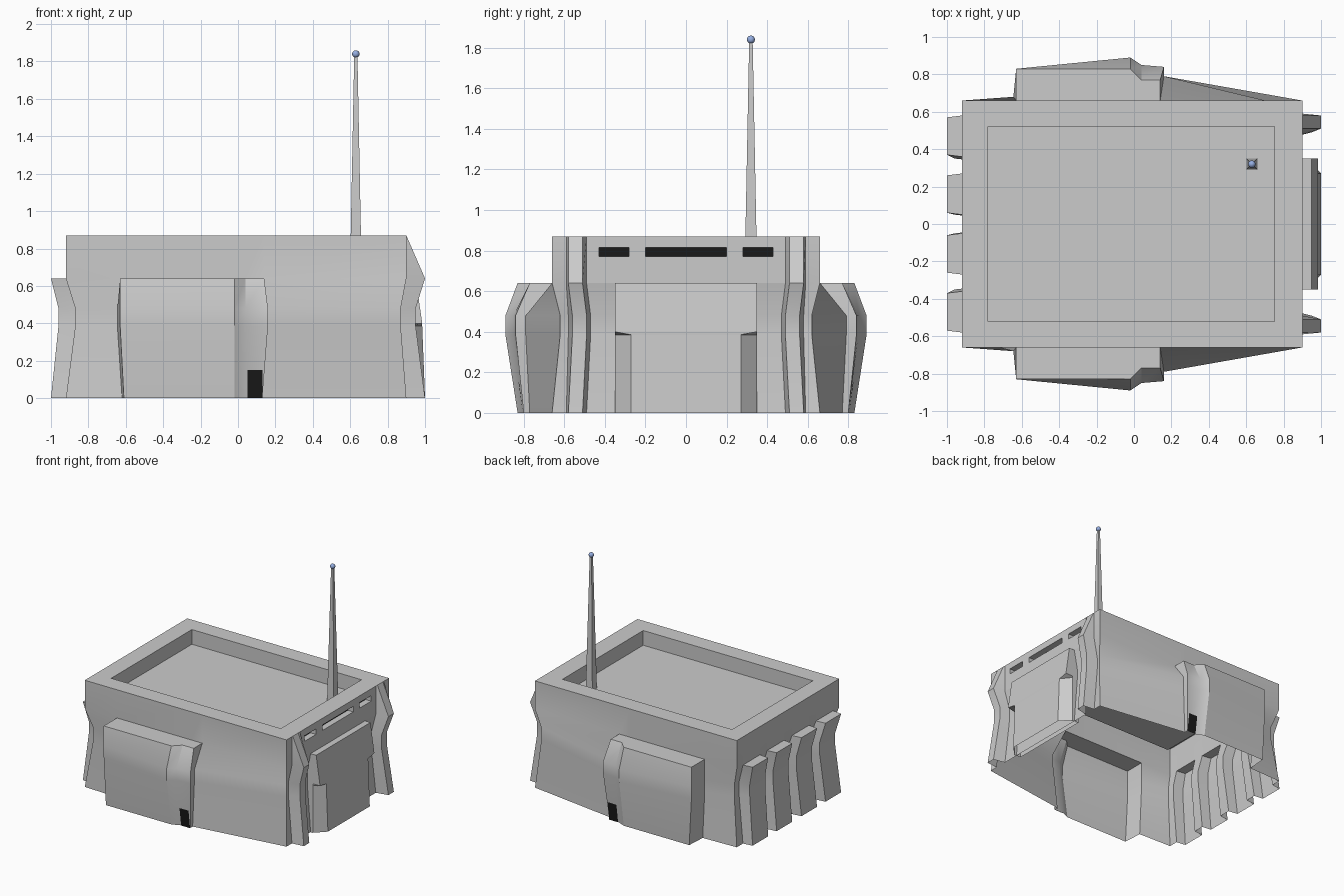
import bpy, bmesh, math

if "Cube" in bpy.data.objects:
    bpy.data.objects.remove(bpy.data.objects["Cube"])

X0, X1, Y, Z = -0.92, 0.90, 0.66, 0.87   # main box limits
LEDGE = 0.64                             # height of the lower bays


def material(name, colour):
    m = bpy.data.materials.new(name)
    m.diffuse_color = colour
    m.use_nodes = True
    m.node_tree.nodes["Principled BSDF"].inputs["Base Color"].default_value = m.diffuse_color
    return m


black = material("black", (0.01, 0.01, 0.01, 1))
blue = material("blue", (0.3, 0.42, 0.75, 1))


def finish(bm, name, mat=None, smooth=False, recalc=True):
    bmesh.ops.remove_doubles(bm, verts=bm.verts, dist=0.0005)
    if recalc:
        bmesh.ops.recalc_face_normals(bm, faces=bm.faces)
    me = bpy.data.meshes.new(name)
    bm.to_mesh(me)
    bm.free()
    ob = bpy.data.objects.new(name, me)
    bpy.context.collection.objects.link(ob)
    if mat:
        me.materials.append(mat)
    if smooth:
        bpy.context.view_layer.objects.active = ob
        ob.select_set(True)
        bpy.ops.object.shade_smooth_by_angle(angle=math.radians(30))
        ob.select_set(False)
    return ob


def quad(bm, *pts):
    return bm.faces.new([bm.verts.new(p) for p in pts])


def loft(bm, rings, skip=()):
    """Skin half outlines (z, points), mirrored across y, into a closed band."""
    rows = []
    for z, half in rings:
        pts = list(half) + [(x, -y) for x, y in reversed(half)]
        rows.append([bm.verts.new((x, y, z)) for x, y in pts])
    n = len(rows[0])
    for r in range(len(rows) - 1):
        for i in range(n):
            if (r, i - n) not in skip:
                j = (i + 1) % n
                # outline runs clockwise seen from above
                bm.faces.new((rows[r][j], rows[r][i], rows[r + 1][i], rows[r + 1][j]))
    return rows


# Plan of the walls: each corner at the base, the waist and the ledge
plan = [
    # right pilaster and corner
    ((.90, -.49), (.87, -.47), (.90, -.49)),
    ((1.0, -.51), (.95, -.49), (1.0, -.51)),
    ((1.0, -.58), (.95, -.56), (1.0, -.58)),
    ((.90, -.59), (.86, -.58), (.90, -.59)),
    ((.90, -.66), (.87, -.62), (.90, -.66)),
    # side bay
    ((.13, -.77), (.16, -.79), (.14, -.66)),
    ((.13, -.80), (.16, -.84), (.14, -.77)),
    ((.05, -.80), (.04, -.85), (.04, -.77)),
    ((-.02, -.83), (-.02, -.89), (-.02, -.83)),
    ((-.61, -.83), (-.63, -.83), (-.63, -.83)),
    ((-.62, -.67), (-.645, -.68), (-.63, -.66)),
    ((-.92, -.66), (-.87, -.62), (-.92, -.66)),
]
# left buttresses
for a, b, shift in ((-.58, -.36, .02), (-.27, -.05, .01)):
    for x, xm, y in ((-.92, -.87, a), (-1, -.96, a + .01), (-1, -.96, b - .01), (-.92, -.87, b)):
        plan.append(((x, y), (xm, y + shift), (x, y)))

base, waist, ledge = ([p[k] for p in plan] for k in range(3))


def clamp(p, xmax):
    return (min(max(p[0], X0), xmax), max(p[1], -Y))


bm = bmesh.new()
loft(bm, [(0, base), (.385, waist), (.48, waist), (LEDGE, ledge),
          (LEDGE, [clamp(p, 1) for p in ledge]),   # bay and buttress tops
          (Z, [clamp(p, X1) for p in ledge])], skip={(4, -1)})
finish(bm, "walls", smooth=True)

# Right wall above the door, with three recessed slots
bm = bmesh.new()
ys = [-.49, -.43, -.28, -.20, .20, .28, .43, .49]
zs = [LEDGE, .77, .815, Z]
depth = .05
for i, (a, b) in enumerate(zip(ys, ys[1:])):
    for k, (c, d) in enumerate(zip(zs, zs[1:])):
        f = [(a, c), (b, c), (b, d), (a, d)]
        if k == 1 and i % 2 == 1:
            for (p, q), (r, s) in zip(f, f[1:] + f[:1]):
                quad(bm, (X1, p, q), (X1, r, s), (X1 - depth, r, s), (X1 - depth, p, q))
        else:
            quad(bm, *[(X1, y, z) for y, z in f])
finish(bm, "slotted_wall", recalc=False)

bm = bmesh.new()
for a, b in zip(ys[1::2], ys[2::2]):
    x = X1 - depth
    quad(bm, (x, a, .77), (x, b, .77), (x, b, .815), (x, a, .815))
finish(bm, "slot_backs", black, recalc=False)

# Roof with sunken deck
bm = bmesh.new()


def rect(x0, x1, y, z):
    return [(x0, -y, z), (x1, -y, z), (x1, y, z), (x0, y, z)]


loops = [rect(X0, X1, Y, Z), rect(-.78, .75, .52, Z), rect(-.78, .75, .52, Z - .12)]
for lo, hi in zip(loops, loops[1:]):
    for i in range(4):
        j = (i + 1) % 4
        quad(bm, lo[i], lo[j], hi[j], hi[i])
quad(bm, *loops[-1])
finish(bm, "roof", recalc=False)

# Door bay, chamfered at its lower corners
bm = bmesh.new()
rows = loft(bm, [(0, [(1.0, -.27), (.92, -.35), (.86, -.35)]),
                 (.385, [(.985, -.27), (.92, -.35), (.86, -.35)]),
                 (.40, [(.985, -.35), (.92, -.35), (.86, -.35)]),
                 (LEDGE, [(.95, -.35), (.92, -.35), (.86, -.35)])])
bm.faces.new(list(reversed(rows[-1])))
finish(bm, "door_bay")

# Small dark openings at the foot of each side bay
for s, name in ((1, "front_opening"), (-1, "back_opening")):
    bm = bmesh.new()
    pts = [(.05, -.804 * s, 0), (.13, -.804 * s, 0), (.13, -.823 * s, .15), (.05, -.825 * s, .15)]
    quad(bm, *(pts if s == 1 else pts[::-1]))
    finish(bm, name, black, recalc=False)

# Antenna mast and tip
bpy.ops.mesh.primitive_cone_add(vertices=4, radius1=.042, radius2=.012, depth=1.09,
                                location=(.63, .32, 1.295), rotation=(0, 0, math.pi / 4))
bpy.context.object.name = "antenna_mast"
bpy.ops.mesh.primitive_uv_sphere_add(segments=12, ring_count=8, radius=.02, location=(.63, .32, 1.84))
tip = bpy.context.object
tip.name = "antenna_tip"
tip.data.materials.append(blue)
bpy.ops.object.shade_smooth_by_angle()
